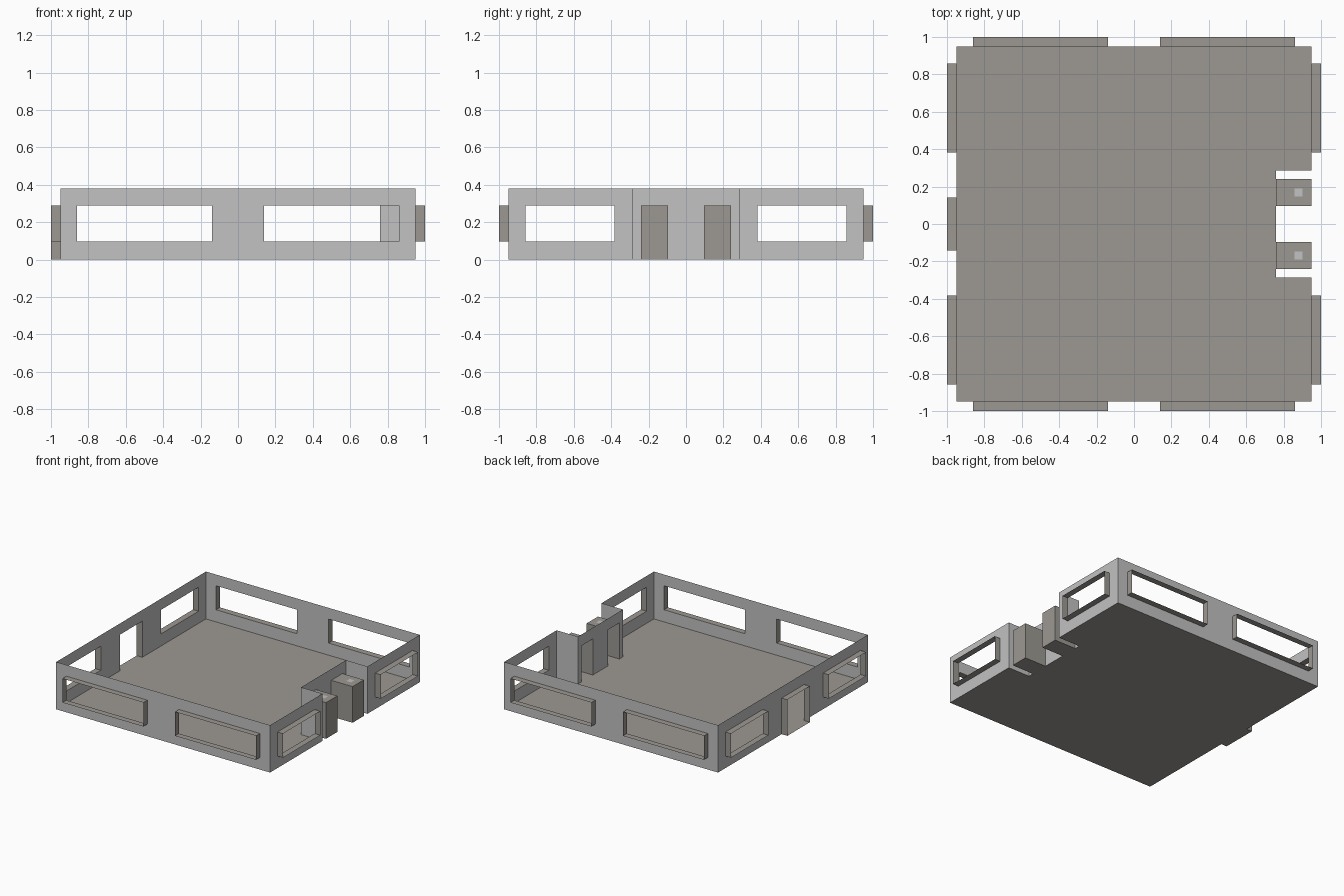
import bpy, bmesh
from mathutils import Vector

if "Cube" in bpy.data.objects:
    bpy.data.objects.remove(bpy.data.objects["Cube"])


def material(name, rgb):
    m = bpy.data.materials.new(name)
    m.diffuse_color = (*rgb, 1)
    m.use_nodes = True
    m.node_tree.nodes["Principled BSDF"].inputs["Base Color"].default_value = m.diffuse_color
    return m


WALL = material("light grey wall", (0.54, 0.54, 0.54))
TRIM = material("warm grey trim", (0.335, 0.315, 0.288))

H = 0.38                 # wall height
D, OUT = 0.95, 1.0       # wall plane and outer edge of the surrounds
NOTCH, NY = 0.76, 0.285  # entrance recess
Z0, Z1 = 0.097, 0.29     # sill and head heights

# side maps: (u along wall, d outward, z) -> point, with outward direction
SIDES = {
    "front": (lambda u, d, z: (u, -d, z), Vector((0, -1, 0))),
    "back": (lambda u, d, z: (u, d, z), Vector((0, 1, 0))),
    "right": (lambda u, d, z: (d, u, z), Vector((1, 0, 0))),
    "left": (lambda u, d, z: (-d, u, z), Vector((-1, 0, 0))),
}


def make(name, quads, mat, out=None):
    bm = bmesh.new()
    for q in quads:
        bm.faces.new([bm.verts.new(p) for p in q])
    bmesh.ops.remove_doubles(bm, verts=bm.verts, dist=1e-5)
    bm.normal_update()
    if out is None:
        bmesh.ops.recalc_face_normals(bm, faces=bm.faces)
    else:
        for f in bm.faces:
            if f.normal.dot(out) < 0:
                f.normal_flip()
    me = bpy.data.meshes.new(name)
    bm.to_mesh(me)
    bm.free()
    me.materials.append(mat)
    ob = bpy.data.objects.new(name, me)
    bpy.context.collection.objects.link(ob)
    return ob


def wall(name, side, u0, u1, holes, d=D):
    """Thin wall sheet with rectangular openings (a, b, low, high)."""
    P, out = SIDES[side]
    us = sorted({u0, u1, *[h[0] for h in holes], *[h[1] for h in holes]})
    zs = sorted({0, H, *[h[2] for h in holes], *[h[3] for h in holes]})
    quads = []
    for a, b in zip(us, us[1:]):
        for lo, hi in zip(zs, zs[1:]):
            u, z = (a + b) / 2, (lo + hi) / 2
            if not any(h[0] < u < h[1] and h[2] < z < h[3] for h in holes):
                quads.append([P(a, d, lo), P(b, d, lo), P(b, d, hi), P(a, d, hi)])
    make(name, quads, WALL, out)


def surround(name, side, hole, d0=D, d1=OUT, closed=False):
    """Tube around an opening, pushed outward, optionally closed at the end."""
    P, _ = SIDES[side]
    a, b, lo, hi = hole
    ring = [(a, lo), (b, lo), (b, hi), (a, hi)]
    quads = []
    for (u, z), (v, w) in zip(ring, ring[1:] + ring[:1]):
        quads.append([P(u, d0, z), P(v, d0, w), P(v, d1, w), P(u, d1, z)])
    if closed:
        quads.append([P(u, d1, z) for u, z in ring])
    make(name, quads, TRIM)


# floor with the entrance recess cut out
make("floor", [
    [(-D, -D, 0), (NOTCH, -D, 0), (NOTCH, D, 0), (-D, D, 0)],
    [(NOTCH, -D, 0), (D, -D, 0), (D, -NY, 0), (NOTCH, -NY, 0)],
    [(NOTCH, NY, 0), (D, NY, 0), (D, D, 0), (NOTCH, D, 0)],
], TRIM, Vector((0, 0, 1)))

# front and back walls with wide windows
wide = [(-0.86, -0.14, Z0, Z1), (0.14, 0.86, Z0, Z1)]
for side in ("front", "back"):
    wall(side + "_wall", side, -D, D, wide)
    for i, h in enumerate(wide):
        surround(f"{side}_window_{i}", side, h)

# left wall with two windows and a door, right wall in two pieces
narrow = [(-0.857, -0.383, Z0, Z1), (0.383, 0.857, Z0, Z1)]
door = (-0.143, 0.143, 0, Z1)
wall("left_wall", "left", -D, D, narrow + [door])
surround("left_door", "left", door)
wall("right_wall_front", "right", -D, -NY, narrow[:1])
wall("right_wall_back", "right", NY, D, narrow[1:])
for side in ("left", "right"):
    for i, h in enumerate(narrow):
        surround(f"{side}_window_{i}", side, h)

# entrance recess walls
porches = [(-0.24, -0.097, 0, Z1), (0.097, 0.24, 0, Z1)]
wall("recess_wall", "right", -NY, NY, porches, NOTCH)
for s in (-1, 1):
    make(f"recess_side_{'front' if s < 0 else 'back'}",
         [[(NOTCH, s * NY, 0), (D, s * NY, 0), (D, s * NY, H), (NOTCH, s * NY, H)]],
         WALL, Vector((0, -s, 0)))

# entrance boxes with a small light plate on top
for i, h in enumerate(porches):
    surround(f"entrance_box_{i}", "right", h, NOTCH, D, True)
    c, r, z = (h[0] + h[1]) / 2, 0.022, Z1 + 0.002
    make(f"roof_plate_{i}",
         [[(0.88 - r, c - r, z), (0.88 + r, c - r, z), (0.88 + r, c + r, z), (0.88 - r, c + r, z)]],
         WALL, Vector((0, 0, 1)))
